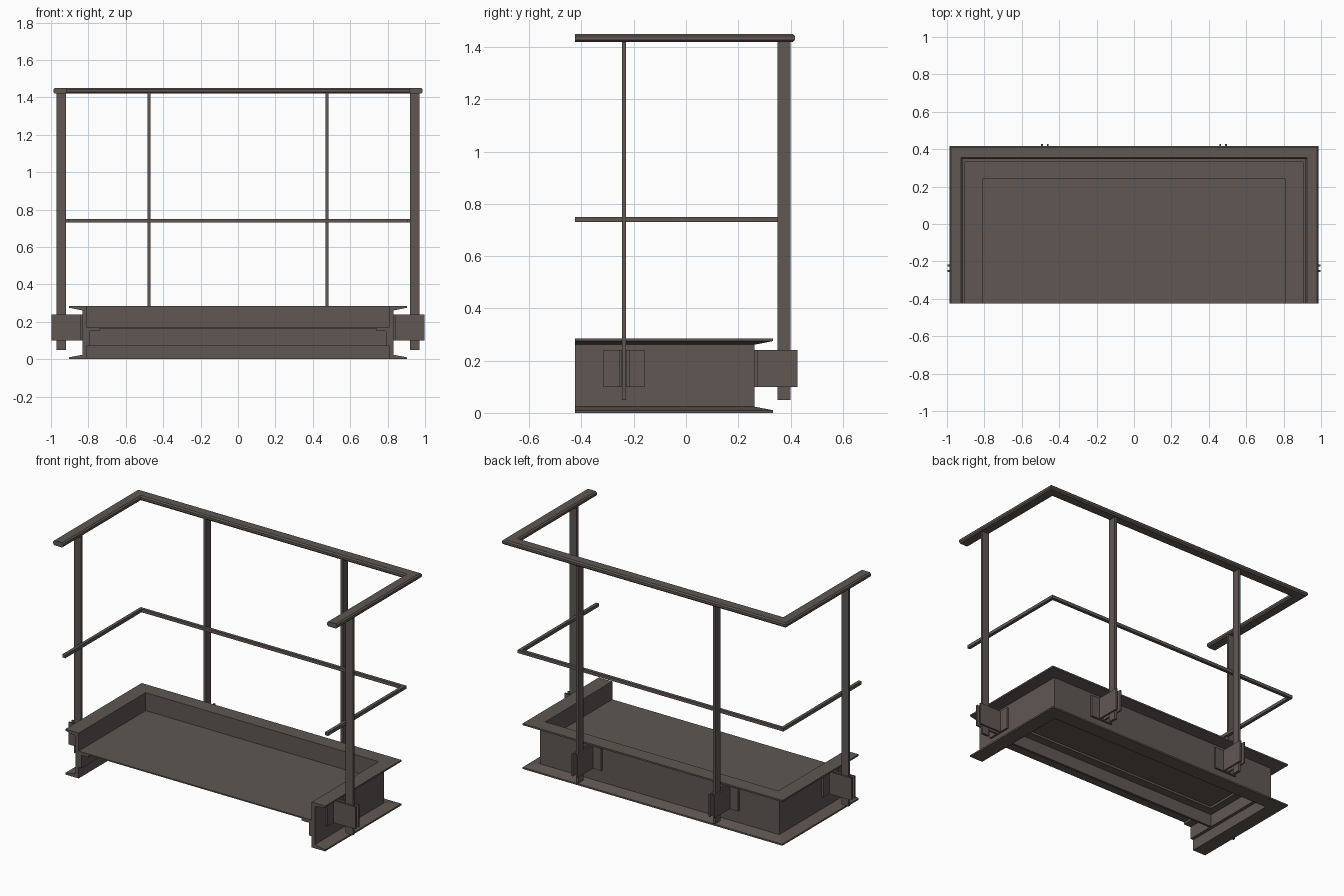
import bpy
import bmesh

cube = bpy.data.objects.get("Cube")
if cube:
    bpy.data.objects.remove(cube, do_unlink=True)

FRONT = -0.425          # open front end of every U-shaped part
WEB_X, WEB_Y = 0.81, 0.24   # inner faces of the channel frame

steel = bpy.data.materials.new("brown grey steel")
steel.use_nodes = True
colour = (0.115, 0.095, 0.087, 1)
steel.diffuse_color = colour
steel.node_tree.nodes["Principled BSDF"].inputs["Base Color"].default_value = colour


def finish(name, bm):
    bmesh.ops.recalc_face_normals(bm, faces=bm.faces)
    mesh = bpy.data.meshes.new(name)
    bm.to_mesh(mesh)
    bm.free()
    mesh.materials.append(steel)
    obj = bpy.data.objects.new(name, mesh)
    bpy.context.collection.objects.link(obj)
    return obj


def box(name, x, y, z):
    """Box from three (low, high) ranges."""
    bm = bmesh.new()
    bmesh.ops.create_cube(bm, size=1)
    for v in bm.verts:
        v.co = [r[0] if c < 0 else r[1] for c, r in zip(v.co, (x, y, z))]
    return finish(name, bm)


def sweep_u(name, profile, half_x, back_y):
    """Mitred sweep of an (outward, z) profile round both sides and the back."""
    bm = bmesh.new()
    rings = []
    for side, at_back in ((-1, False), (-1, True), (1, True), (1, False)):
        rings.append([bm.verts.new((side * (half_x + d),
                                    back_y + d if at_back else FRONT, z))
                      for d, z in profile])
    n = len(profile)
    for a, b in zip(rings, rings[1:]):
        for i in range(n):
            j = (i + 1) % n
            bm.faces.new((a[i], a[j], b[j], b[i]))
    bm.faces.new(rings[0])
    bm.faces.new(rings[-1])
    return finish(name, bm)


def bar_profile(width, low, high, chamfer):
    c = chamfer
    return [(c, low), (width - c, low), (width, low + c), (width, high - c),
            (width - c, high), (c, high), (0, high - c), (0, low + c)]


# Channel frame with tapered flanges pointing outward
H = 0.285
channel = [(0, 0), (0.093, 0), (0.093, 0.01), (0.022, 0.024),
           (0.022, H - 0.024), (0.093, H - 0.01), (0.093, H), (0, H)]
sweep_u("channel_frame", channel, WEB_X, WEB_Y)

# Angle ledge inside the channel, carrying the floor
angle = [(0, 0.165), (-0.07, 0.165), (-0.07, 0.15), (-0.02, 0.15),
         (-0.02, 0.07), (0, 0.07)]
sweep_u("floor_ledge", angle, WEB_X, WEB_Y)

# Floor plate and the cross angle below it
box("floor_plate", (-WEB_X, WEB_X), (FRONT, WEB_Y), (0.164, 0.172))
box("cross_angle_web", (-0.79, 0.79), (-0.25, -0.235), (0.07, 0.15))
box("cross_angle_flange", (-0.79, 0.79), (-0.25, -0.18), (0.15, 0.164))

# Handrail and middle rail
sweep_u("top_rail", bar_profile(0.07, 1.42, 1.45, 0.008), 0.917, 0.347)
sweep_u("middle_rail", [(0, 0.73), (0.02, 0.73), (0.02, 0.75), (0, 0.75)],
        0.903, 0.332)


def post_set(label, to_world):
    """Post with its bracket; ranges are (outward from web, along web, z)."""
    def part(name, out, along, z):
        x, y = to_world(out, along)
        box(label + name, tuple(sorted(x)), tuple(sorted(y)), z)

    part("_post", (0.088, 0.138), (-0.008, 0.008), (0.05, 1.425))
    part("_bracket_base", (0, 0.012), (-0.078, 0.078), (0.1, 0.24))
    for name, s in (("_bracket_cheek_a", -1), ("_bracket_cheek_b", 1)):
        part(name, (0.012, 0.165), (s * 0.01, s * 0.02), (0.1, 0.24))


for word, s in (("left", 1), ("right", -1)):
    # Post on the side of the frame
    post_set(word + "_side", lambda out, along: (
        [s * (0.832 + o) for o in out], [-0.237 + a for a in along]))
    # Post on the back of the frame
    post_set(word + "_back", lambda out, along: (
        [s * 0.476 + a for a in along], [0.262 + o for o in out]))
